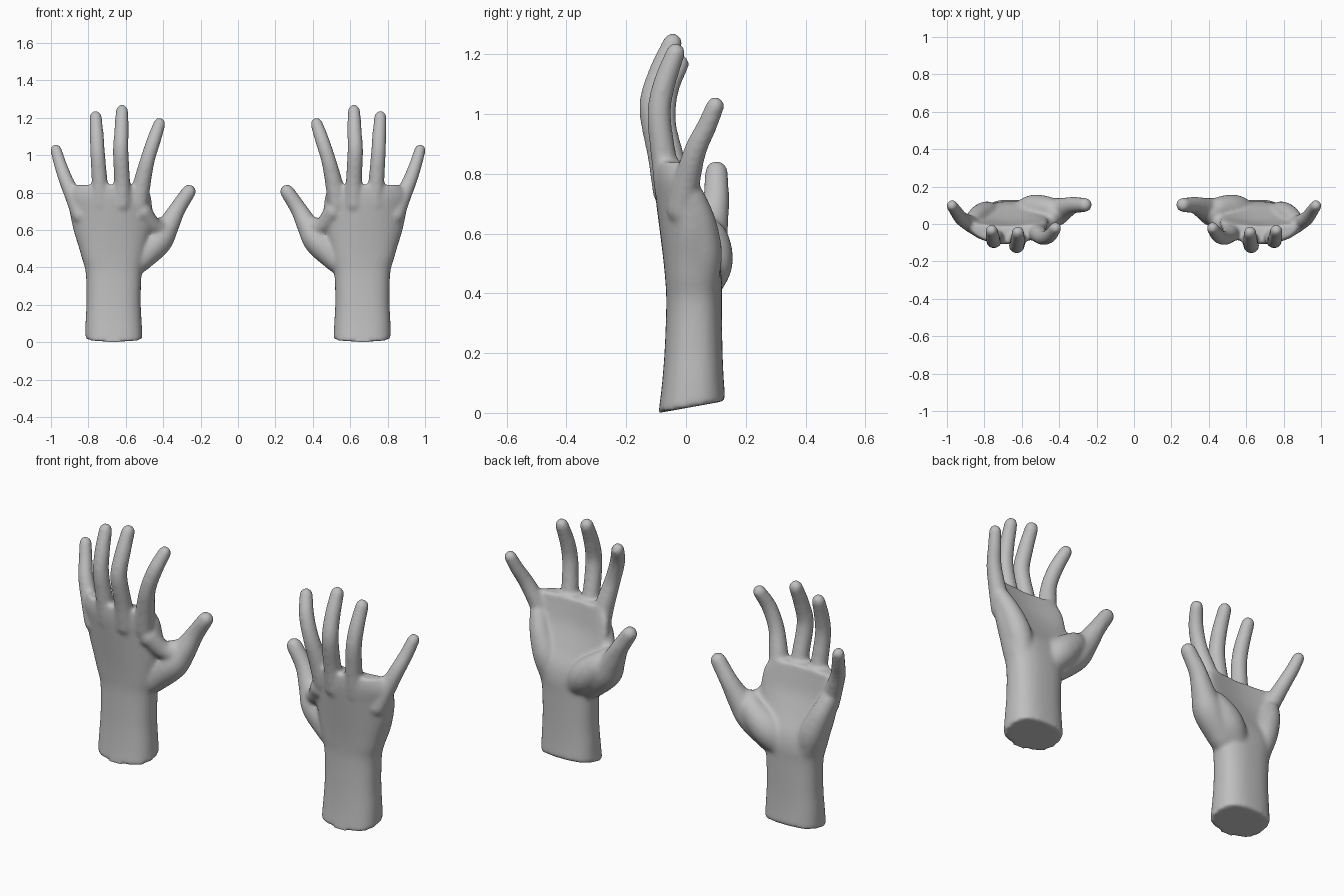
import bpy, bmesh, math
from mathutils import Vector

if "Cube" in bpy.data.objects:
    bpy.data.objects.remove(bpy.data.objects["Cube"])

skin = bpy.data.materials.new("plain grey")
skin.diffuse_color = (0.52, 0.52, 0.52, 1)
skin.use_nodes = True
skin.node_tree.nodes["Principled BSDF"].inputs["Base Color"].default_value = skin.diffuse_color

bm = bmesh.new()
SIDES = 24


def loft(rings):
    """Bridge a list of point rings and close both ends."""
    vs = [[bm.verts.new(p) for p in ring] for ring in rings]
    n = len(vs[0])
    for a, b in zip(vs, vs[1:]):
        for i in range(n):
            j = (i + 1) % n
            bm.faces.new((a[i], a[j], b[j], b[i]))
    bm.faces.new(vs[0][::-1])
    bm.faces.new(vs[-1])


def spline(pts, steps=6):
    """Catmull-Rom curve through tuples of any length."""
    p = [Vector(q) for q in pts]
    p = [2 * p[0] - p[1]] + p + [2 * p[-1] - p[-2]]
    out = []
    for a, b, c, d in zip(p, p[1:], p[2:], p[3:]):
        for k in range(steps):
            t = k / steps
            out.append(0.5 * (2 * b + (c - a) * t + (2 * a - 5 * b + 4 * c - d) * t * t
                              + (3 * b - a - 3 * c + d) * t ** 3))
    return out + [p[-2]]


def digit(pts):
    """Round-ended tube through (x, y, z, radius) points."""
    path = [(q.xyz, q.w) for q in spline(pts)]
    caps = [math.radians(a) for a in (20, 40, 58, 74, 86)]
    (p0, r0), (p1, r1) = path[0], path[-1]
    d0 = (p0 - path[1][0]).normalized()
    d1 = (p1 - path[-2][0]).normalized()
    path = ([(p0 + d0 * r0 * math.sin(a), r0 * math.cos(a)) for a in reversed(caps)] + path
            + [(p1 + d1 * r1 * math.sin(a), r1 * math.cos(a)) for a in caps])
    rings = []
    for i, (c, r) in enumerate(path):
        t = (path[min(i + 1, len(path) - 1)][0] - path[max(i - 1, 0)][0]).normalized()
        u = t.cross(Vector((0, 1, 0))).normalized()
        v = t.cross(u)
        rings.append([c + r * (math.cos(w) * u + math.sin(w) * v)
                      for w in (2 * math.pi * k / SIDES for k in range(SIDES))])
    loft(rings)


# Forearm, wrist and cupped palm: z, x min, x max, y front, y back, edge cupping
sections = [
    (0.00, 0.510, 0.817, -0.092, 0.132, 0.0),
    (0.10, 0.515, 0.815, -0.080, 0.126, 0.0),
    (0.22, 0.520, 0.810, -0.071, 0.122, 0.0),
    (0.37, 0.515, 0.814, -0.066, 0.120, 0.0),
    (0.45, 0.500, 0.835, -0.070, 0.120, 0.0),
    (0.52, 0.485, 0.855, -0.077, 0.105, 0.01),
    (0.60, 0.468, 0.880, -0.087, 0.065, 0.03),
    (0.70, 0.458, 0.900, -0.100, 0.020, 0.05),
    (0.78, 0.465, 0.905, -0.108, 0.000, 0.05),
    (0.84, 0.495, 0.870, -0.105, -0.012, 0.04),
]
rings = []
for s in spline(sections, 4):
    z, xa, xb, yf, yb, cup = s
    ring = []
    for k in range(40):
        a = 2 * math.pi * k / 40
        c, sn = (math.copysign(abs(f(a)) ** 0.8, f(a)) for f in (math.cos, math.sin))
        y = (yf + yb) / 2 + sn * (yb - yf) / 2 + cup * c * c
        tilt = 0.18 * (y + 0.09) * max(0, 1 - z / 0.2)   # slanted cut of the forearm
        ring.append(((xa + xb) / 2 + c * (xb - xa) / 2, y, z + tilt))
    rings.append(ring)
loft(rings)

# Four fingers
digit([(.53, -.035, .74, .050), (.515, -.050, .84, .048), (.485, -.073, .97, .040),
       (.450, -.062, 1.08, .038), (.420, -.022, 1.168, .033)])
digit([(.62, -.060, .74, .052), (.620, -.085, .86, .044), (.627, -.115, 1.02, .042),
       (.623, -.090, 1.13, .039), (.620, -.045, 1.237, .034)])
digit([(.735, -.055, .74, .050), (.740, -.075, .86, .043), (.750, -.090, 1.0, .040),
       (.755, -.073, 1.10, .038), (.761, -.035, 1.205, .033)])
digit([(.84, -.015, .68, .050), (.882, .005, .78, .044), (.925, .032, .88, .038),
       (.953, .070, .96, .034), (.973, .098, 1.028, .031)])

# Thumb, ball of the thumb, and outer heel of the palm
digit([(.53, .040, .44, .070), (.43, .060, .54, .078), (.375, .082, .62, .060),
       (.325, .100, .71, .045), (.263, .102, .805, .039)])
digit([(.61, .050, .42, .066), (.54, .074, .50, .082), (.46, .078, .575, .068),
       (.42, .055, .62, .048)])
digit([(.76, .050, .44, .060), (.79, .055, .54, .066), (.83, .045, .64, .055),
       (.86, .020, .72, .045)])
# Web of skin between thumb and index finger
digit([(.41, .050, .60, .045), (.46, .010, .63, .045), (.51, -.030, .70, .050)])

bmesh.ops.recalc_face_normals(bm, faces=bm.faces[:])
mesh = bpy.data.meshes.new("hands")
bm.to_mesh(mesh)
bm.free()
mesh.materials.append(skin)
hands = bpy.data.objects.new("hands", mesh)
bpy.context.collection.objects.link(hands)

# Fuse the parts into one skin, soften the joins, mirror to the other hand
fuse = hands.modifiers.new("fuse", 'REMESH')
fuse.mode = 'VOXEL'
fuse.voxel_size = 0.009
fuse.use_smooth_shade = True
soft = hands.modifiers.new("soften", 'SMOOTH')
soft.factor = 0.5
soft.iterations = 14
mirror = hands.modifiers.new("other hand", 'MIRROR')
mirror.use_axis = (True, False, False)
mirror.use_mirror_merge = False
